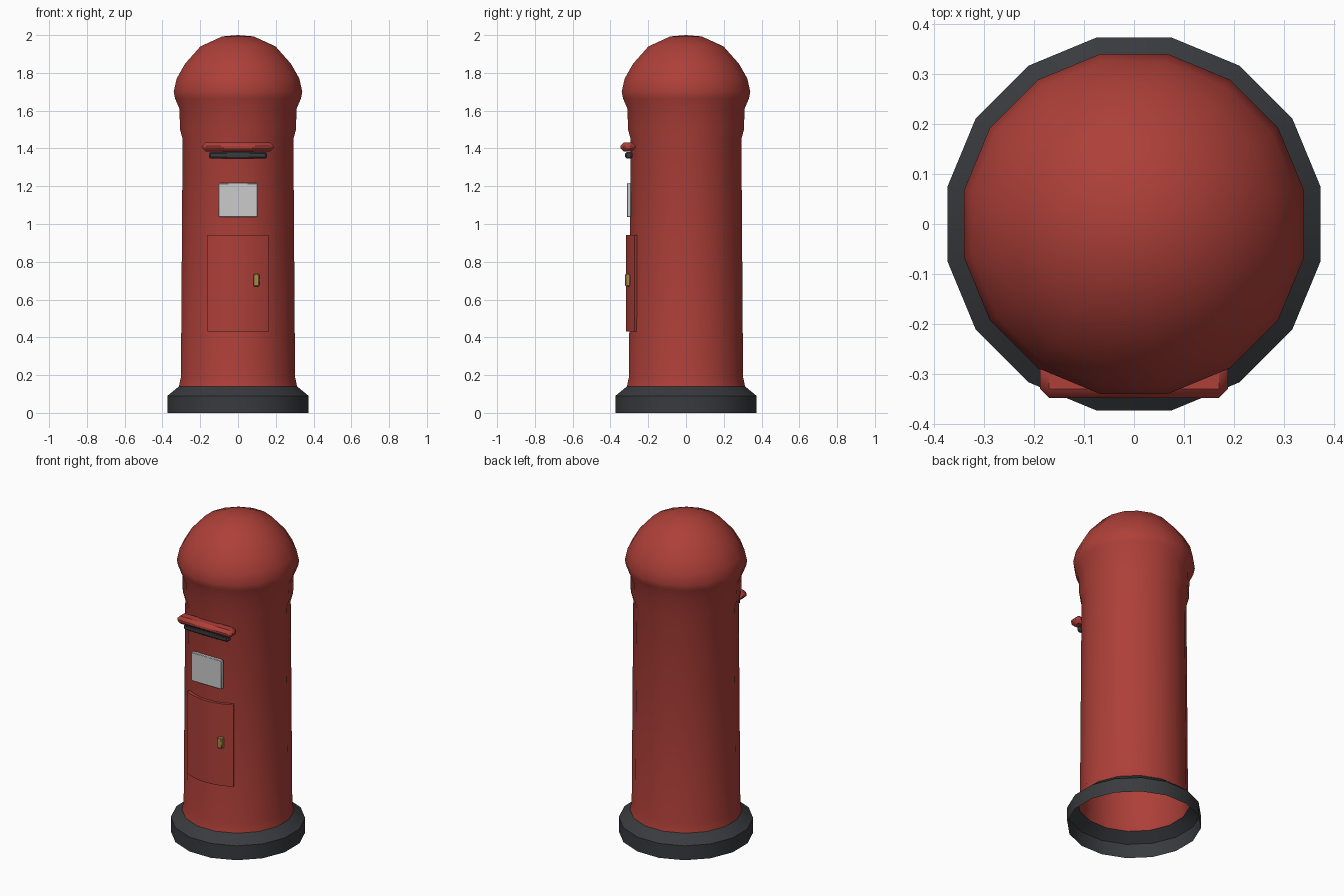
import bpy, bmesh, math

if "Cube" in bpy.data.objects:
    bpy.data.objects.remove(bpy.data.objects["Cube"])

def material(name, rgb):
    m = bpy.data.materials.new(name)
    m.diffuse_color = (*rgb, 1)
    m.use_nodes = True
    m.node_tree.nodes["Principled BSDF"].inputs["Base Color"].default_value = m.diffuse_color
    return m

RED = material("red_paint", (0.42, 0.05, 0.04))
BLACK = material("black_paint", (0.04, 0.043, 0.048))
BRASS = material("brass", (0.4, 0.25, 0.07))
WHITE = material("pale_enamel", (0.65, 0.65, 0.65))

def finish(name, bm, mat, angle=40):
    bmesh.ops.recalc_face_normals(bm, faces=bm.faces)
    me = bpy.data.meshes.new(name)
    bm.to_mesh(me)
    bm.free()
    me.materials.append(mat)
    ob = bpy.data.objects.new(name, me)
    bpy.context.collection.objects.link(ob)
    bpy.ops.object.select_all(action='DESELECT')
    ob.select_set(True)
    bpy.context.view_layer.objects.active = ob
    bpy.ops.object.shade_smooth_by_angle(angle=math.radians(angle))
    return ob

def lathe(name, profile, mat, sides=16):
    """Revolve (radius, z) points, with flat facets facing the axes."""
    bm = bmesh.new()
    rings = []
    for r, z in profile:
        if r == 0:
            rings.append([bm.verts.new((0, 0, z))] * sides)
            continue
        rings.append([bm.verts.new((r * math.cos(a), r * math.sin(a), z))
                      for a in ((i + 0.5) * math.tau / sides for i in range(sides))])
    for lo, hi in zip(rings, rings[1:]):
        for i in range(sides):
            j = (i + 1) % sides
            quad = [lo[i], lo[j], hi[j], hi[i]]
            bm.faces.new(list(dict.fromkeys(quad)))
    return finish(name, bm, mat, 50)

def box(name, lo, hi, mat, bevel):
    bm = bmesh.new()
    bmesh.ops.create_cube(bm, size=1)
    for v in bm.verts:
        v.co = [(a + b) / 2 + c * (b - a) for a, b, c in zip(lo, hi, v.co)]
    bmesh.ops.bevel(bm, geom=bm.edges[:], offset=bevel, segments=1,
                    affect='EDGES', profile=0.5)
    return finish(name, bm, mat)

# Plinth, open underneath
lathe("base", [(0.381, 0), (0.381, 0.09), (0.319, 0.14)], BLACK)

# Pillar, collar and domed cap
lathe("body", [(0.319, 0.14), (0.308, 0.19), (0.299, 1.45), (0.313, 1.50),
               (0.316, 1.61), (0.340, 1.665), (0.347, 1.70), (0.331, 1.77),
               (0.286, 1.848), (0.203, 1.94), (0.085, 1.993), (0, 2.0)], RED)

# Curved door panel wrapped round the front
bm = bmesh.new()
steps, half = 6, math.radians(30.6)
columns = []
for i in range(steps + 1):
    a = -half + 2 * half * i / steps
    columns.append([bm.verts.new((r * math.sin(a), -r * math.cos(a), z))
                    for r, z in ((0.300, 0.43), (0.318, 0.43), (0.318, 0.942), (0.300, 0.942))])
for p, q in zip(columns, columns[1:]):
    for k in range(4):
        n = (k + 1) % 4
        bm.faces.new((p[k], q[k], q[n], p[n]))
bm.faces.new(columns[0])
bm.faces.new(columns[-1])
finish("door", bm, RED)

# Fittings on the front
box("door_handle", (0.081, -0.322, 0.67), (0.113, -0.295, 0.735), BRASS, 0.004)
box("notice_plate", (-0.104, -0.313, 1.037), (0.104, -0.290, 1.216), WHITE, 0.003)
box("letter_slot", (-0.153, -0.322, 1.346), (0.153, -0.283, 1.382), BLACK, 0.008)
box("slot_hood", (-0.188, -0.348, 1.384), (0.188, -0.268, 1.432), RED, 0.018)
